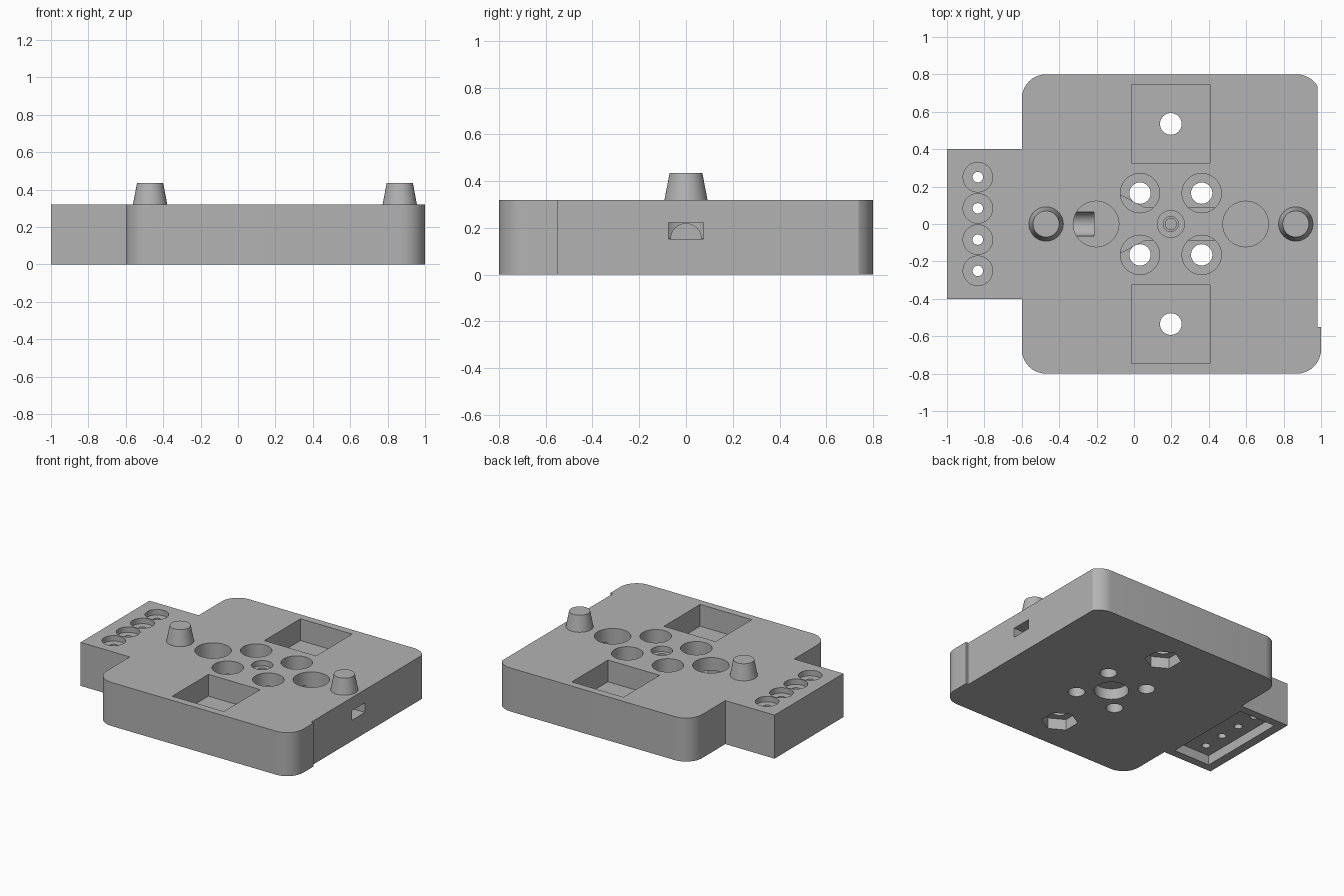
import bpy, bmesh
from math import sin, cos, pi, radians

if "Cube" in bpy.data.objects:
    bpy.data.objects.remove(bpy.data.objects["Cube"], do_unlink=True)

H = 0.32      # plate height
OVER = 0.1    # overshoot of cutters
CX = 0.197    # centre of the hole pattern

grey = bpy.data.materials.new("matt grey")
grey.use_nodes = True
colour = (0.45, 0.45, 0.45, 1)
grey.diffuse_color = colour
grey.node_tree.nodes["Principled BSDF"].inputs["Base Color"].default_value = colour


def prism(name, points, z0, z1):
    """Extrude an outline in the ground plane from z0 to z1."""
    bm = bmesh.new()
    face = bm.faces.new([bm.verts.new((x, y, z0)) for x, y in points])
    up = bmesh.ops.extrude_face_region(bm, geom=[face])
    moved = [g for g in up["geom"] if isinstance(g, bmesh.types.BMVert)]
    bmesh.ops.translate(bm, vec=(0, 0, z1 - z0), verts=moved)
    bmesh.ops.recalc_face_normals(bm, faces=bm.faces)
    mesh = bpy.data.meshes.new(name)
    bm.to_mesh(mesh)
    bm.free()
    mesh.materials.append(grey)
    obj = bpy.data.objects.new(name, mesh)
    bpy.context.collection.objects.link(obj)
    return obj


def box(x0, x1, y0, y1):
    return [(x0, y0), (x1, y0), (x1, y1), (x0, y1)]


def ring(x, y, r, n=48, turn=0.0):
    return [(x + r * cos(turn + 2 * pi * i / n), y + r * sin(turn + 2 * pi * i / n))
            for i in range(n)]


def arc(x, y, r, start, n=10):
    return [(x + r * cos(radians(start + 90 * i / n)), y + r * sin(radians(start + 90 * i / n)))
            for i in range(n + 1)]


# Rounded plate with a square tab on one side
R = 0.13
outline = (arc(1 - R, -0.8 + R, R, 270) + arc(1 - R, 0.8 - R, R, 0)
           + arc(-0.6 + R, 0.8 - R, R, 90)
           + [(-0.6, 0.4), (-1, 0.4), (-1, -0.4), (-0.6, -0.4)]
           + arc(-0.6 + R, -0.8 + R, R, 180))
plate = prism("base_plate", outline, 0, H)


def cut_with(cutter):
    cutter.hide_render = True
    mod = plate.modifiers.new("cut", "BOOLEAN")
    mod.operation = "DIFFERENCE"
    mod.solver = "EXACT"
    mod.object = cutter
    bpy.context.view_layer.objects.active = plate
    bpy.ops.object.modifier_apply(modifier=mod.name)
    bpy.data.objects.remove(cutter, do_unlink=True)


def cut(points, z0, z1):
    cut_with(prism("cutter", points, z0, z1))


# Shallow step along the outer side
cut(box(0.98, 1.2, -0.55, 1), -OVER, H + OVER)

# Round pockets and the central screw seat
for x in (CX - 0.4, CX + 0.4):
    cut(ring(x, 0, 0.122), 0.155, H + OVER)
cut(ring(CX, 0, 0.072), 0.28, H + OVER)
cut(ring(CX, 0, 0.04), 0.19, H + OVER)
cut(ring(CX, 0, 0.115), -OVER, 0.08)

# Four counterbored holes around the centre
for sx in (-1, 1):
    for sy in (-1, 1):
        x, y = CX + sx * 0.165, sy * 0.165
        cut(ring(x, y, 0.105), 0.17, H + OVER)
        cut(ring(x, y, 0.057, 32), -OVER, 0.25)

# Square wells with a through hole and a hexagonal nut pocket below
for sy in (-1, 1):
    y = sy * 0.535
    cut(box(CX - 0.21, CX + 0.21, y - 0.21, y + 0.21), 0.16, H + OVER)
    cut(ring(CX, y, 0.058, 32), -OVER, 0.25)
    cut(ring(CX, y, 0.122, 6, radians(30)), -OVER, 0.08)

# Internal channel, open at the outer side and flared at the inner end
half = [(1.1, 0.075), (0.48, 0.075), (0.48, 0.088), (0.055, 0.088),
        (-0.07, 0.153), (-0.215, 0.153)]
cut([(x, -y) for x, y in reversed(half)] + half, 0.153, 0.223)
cut(ring(CX, 0, 0.03, 32), 0.12, 0.2)

# Wire bore running from the channel towards the tab
bore = prism("cutter", ring(0, 0, 0.065, 32), -0.7, -0.215)
bore.rotation_euler = (0, pi / 2, 0)
bore.location = (0, 0, 0.153)
bpy.context.view_layer.update()
cut_with(bore)

# Tab: recess below and a row of four counterbored pin holes
cut(box(-0.935, -0.64, -0.34, 0.34), -OVER, 0.07)
for i in range(4):
    y = (i - 1.5) * 0.167
    cut(ring(-0.835, y, 0.079), 0.28, H + OVER)
    cut(ring(-0.835, y, 0.028, 24), 0.03, H + OVER)

# Tapered locating pegs
pegs = []
for name, x in (("right_peg", -0.47), ("left_peg", 0.865)):
    bpy.ops.mesh.primitive_cone_add(vertices=48, radius1=0.092, radius2=0.07,
                                    depth=0.115, location=(x, 0, H + 0.0575))
    peg = bpy.context.object
    peg.name = name
    peg.data.materials.append(grey)
    pegs.append(peg)

# Smooth curved walls, keep hard edges
bpy.ops.object.select_all(action="DESELECT")
for obj in [plate] + pegs:
    obj.select_set(True)
bpy.context.view_layer.objects.active = plate
bpy.ops.object.shade_smooth_by_angle(angle=radians(30))
